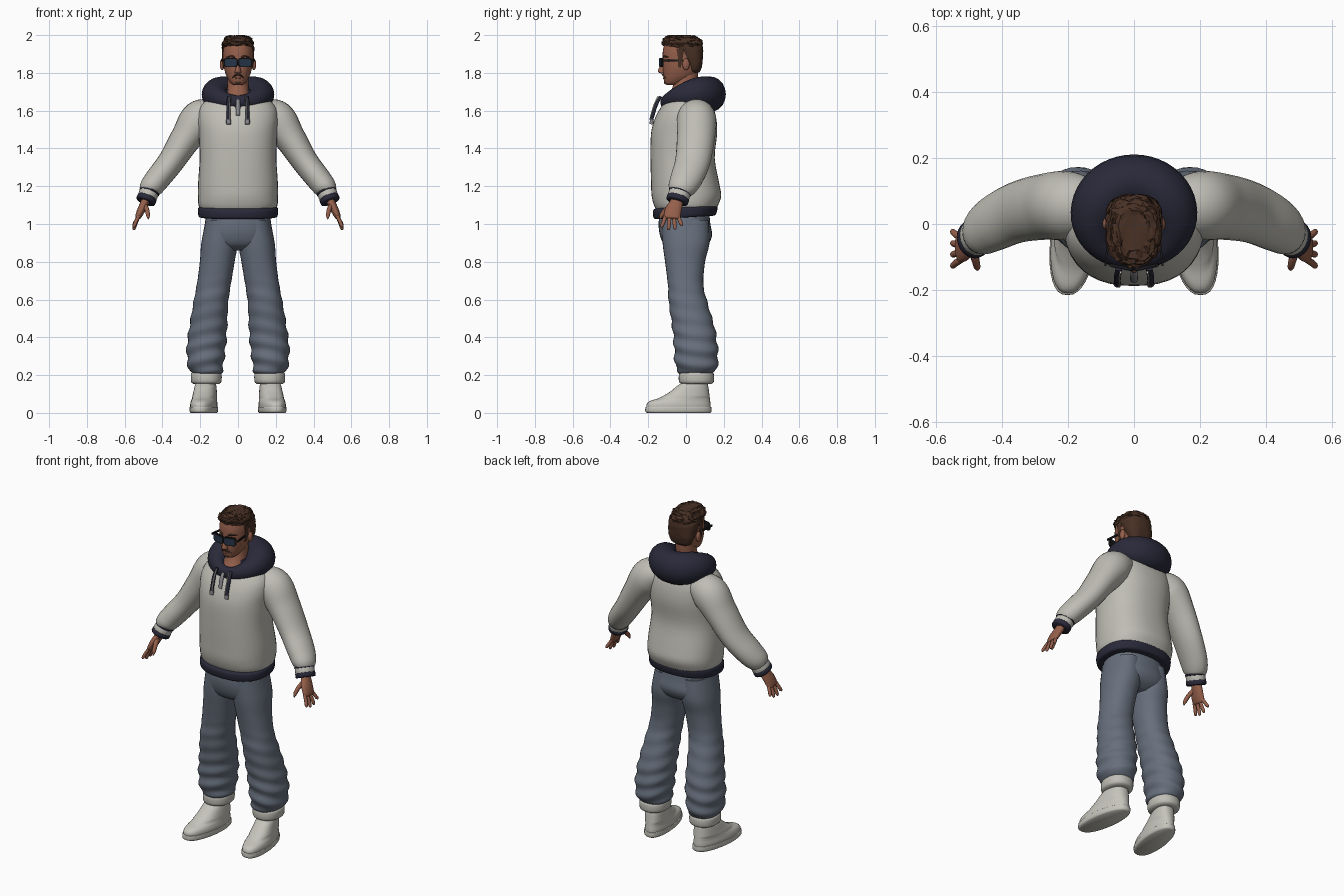
import bpy, bmesh, math, random
from mathutils import Vector, Matrix

random.seed(4)


def material(name, rgb):
    m = bpy.data.materials.new(name)
    m.diffuse_color = (*rgb, 1)
    return m


CREAM = material("cream fabric", (0.52, 0.51, 0.46))
SHOE = material("shoe white", (0.56, 0.55, 0.50))
NAVY = material("navy fabric", (0.022, 0.022, 0.042))
DENIM = material("blue grey denim", (0.135, 0.16, 0.205))
SKIN = material("skin", (0.30, 0.115, 0.07))
HAIR = material("brown hair", (0.065, 0.03, 0.018))
BLACK = material("black plastic", (0.01, 0.01, 0.012))
LENS = material("dark lens", (0.02, 0.035, 0.065))
GREY = material("grey metal", (0.25, 0.25, 0.27))


def finish(name, bm, mat, mirror=False, angle=50):
    bmesh.ops.recalc_face_normals(bm, faces=bm.faces)
    me = bpy.data.meshes.new(name)
    bm.to_mesh(me)
    bm.free()
    me.materials.append(mat)
    ob = bpy.data.objects.new(name, me)
    bpy.context.collection.objects.link(ob)
    bpy.ops.object.select_all(action='DESELECT')
    ob.select_set(True)
    bpy.context.view_layer.objects.active = ob
    bpy.ops.object.shade_smooth_by_angle(angle=math.radians(angle))
    if mirror:
        mod = ob.modifiers.new("mirror", 'MIRROR')
        mod.use_mirror_merge = False
    return ob


def spline(keys, sub):
    """Smooth curve through the keys."""
    out = []
    n = len(keys)
    for i in range(n - 1):
        a, b, c, d = keys[max(i - 1, 0)], keys[i], keys[i + 1], keys[min(i + 2, n - 1)]
        for s in range(sub):
            t = s / sub
            out.append([0.5 * (2 * q + (r - p) * t + (2 * p - 5 * q + 4 * r - w) * t * t
                               + (3 * q - p - 3 * r + w) * t ** 3)
                        for p, q, r, w in zip(a, b, c, d)])
    out.append(list(keys[-1]))
    return out


def loft(name, keys, mat, mirror=False, seg=32, sub=4, power=2.0, along=False,
         tweak=None, angle=50):
    """Skin over ellipses (x, y, z, ra, rb): level ones, or square to the path."""
    pts = spline(keys, sub)
    bm = bmesh.new()
    rings = []
    for i, (x, y, z, ra, rb) in enumerate(pts):
        u, v = Vector((1, 0, 0)), Vector((0, 1, 0))
        if along:
            t = Vector(pts[min(i + 1, len(pts) - 1)][:3]) - Vector(pts[max(i - 1, 0)][:3])
            u = t.cross(v).normalized()
            v = t.cross(u).normalized()
        ring = []
        for k in range(seg):
            th = 2 * math.pi * k / seg
            c, s = math.cos(th), math.sin(th)
            p = (Vector((x, y, z))
                 + u * max(ra, .001) * math.copysign(abs(c) ** (2 / power), c)
                 + v * max(rb, .001) * math.copysign(abs(s) ** (2 / power), s))
            ring.append(bm.verts.new(tweak(p, th) if tweak else p))
        rings.append(ring)
    for a, b in zip(rings, rings[1:]):
        for k in range(seg):
            bm.faces.new((a[k], a[(k + 1) % seg], b[(k + 1) % seg], b[k]))
    bm.faces.new(rings[0])
    bm.faces.new(rings[-1])
    return finish(name, bm, mat, mirror, angle)


def tube(name, keys, mat, mirror=False, seg=12, sub=4, angle=50):
    return loft(name, keys, mat, mirror, seg, sub, along=True, angle=angle)


def box(name, loc, size, mat, turn=0.0, bevel=0.0, mirror=True):
    bm = bmesh.new()
    bmesh.ops.create_cube(bm, size=1)
    bm.transform(Matrix.Diagonal((*size, 1)))
    if bevel:
        edges = [e for e in bm.edges if abs(e.verts[0].co.y - e.verts[1].co.y) > 1e-5]
        bmesh.ops.bevel(bm, geom=edges, offset=bevel, segments=4, profile=0.5, affect='EDGES')
    bm.transform(Matrix.Translation(loc) @ Matrix.Rotation(turn, 4, 'Z'))
    return finish(name, bm, mat, mirror, 30)


def ball(name, loc, size, mat, mirror=False):
    bm = bmesh.new()
    bmesh.ops.create_uvsphere(bm, u_segments=16, v_segments=10, radius=1)
    bm.transform(Matrix.Translation(loc) @ Matrix.Diagonal((*size, 1)))
    return finish(name, bm, mat, mirror)


# --- Trousers ---
def crumple(p, th):
    k = 0.005 * max(0.0, min(1.0, (0.75 - p.z) / 0.4))
    w = k * math.sin(p.z * 75 + 2 * math.sin(th + 1))
    return p + Vector((math.cos(th), math.sin(th), 0)) * w


loft("trouser_seat", [(0, -.008, 1.07, .165, .13), (0, -.008, 1.0, .176, .137),
                      (0, 0, .94, .184, .138), (0, 0, .89, .17, .115),
                      (0, 0, .86, .11, .07)], DENIM, power=2.3)
loft("trouser_leg", [(.09, -.005, 1.02, .08, .125), (.098, 0, .9, .096, .124),
                     (.11, -.005, .8, .092, .106), (.128, -.002, .68, .09, .094),
                     (.143, .01, .59, .092, .102), (.158, .04, .45, .1, .112),
                     (.168, .052, .35, .103, .115), (.172, .055, .27, .096, .114),
                     (.168, .055, .22, .086, .1), (.168, .055, .2, .06, .07)],
     DENIM, True, sub=8, power=2.2, tweak=crumple)
loft("trouser_cuff", [(.168, .055, .215, .07, .08), (.168, .055, .205, .081, .092),
                      (.168, .055, .165, .08, .092), (.168, .055, .152, .066, .076)],
     CREAM, True, power=2.2)
loft("ankle", [(.168, .06, .2, .042, .05), (.168, .06, .1, .04, .05)], SKIN, True, seg=20)


# --- Shoes: stacked outlines, toes turned slightly outward ---
def splay(p, th):
    narrow = 1 - 0.12 * abs(math.sin(th)) * (p.z < .08)
    return Vector((.17 + (p.x - .17) * narrow + .12 * (.05 - p.y), p.y, p.z))


def shoe_keys(levels):
    return [(.17, (a + b) / 2, z, w, (b - a) / 2) for z, a, b, w in levels]


loft("shoe_sole", shoe_keys([(0, -.205, .128, .066), (.008, -.215, .135, .072),
                             (.028, -.215, .135, .073), (.032, -.211, .132, .07)]),
     SHOE, True, power=2.5, tweak=splay)
loft("shoe_upper", shoe_keys([(.02, -.209, .13, .069), (.045, -.209, .13, .07),
                              (.063, -.19, .128, .067), (.08, -.14, .126, .064),
                              (.11, -.088, .122, .06), (.14, -.05, .118, .056),
                              (.163, -.018, .112, .05)]), SHOE, True, power=2.4, tweak=splay)

# --- Sweatshirt ---
loft("sweatshirt_body", [(0, 0, 1.07, .195, .155), (0, 0, 1.1, .209, .17),
                         (0, .002, 1.15, .212, .184), (0, -.005, 1.22, .211, .18),
                         (0, -.018, 1.35, .203, .17), (0, -.01, 1.48, .208, .175),
                         (0, -.002, 1.56, .213, .162), (0, .006, 1.62, .2, .138),
                         (0, .015, 1.67, .15, .108), (0, .02, 1.7, .09, .07)],
     CREAM, seg=40, power=2.35)
loft("sweatshirt_hem", [(0, -.006, 1.035, .195, .15), (0, -.006, 1.042, .209, .165),
                        (0, -.004, 1.08, .212, .171), (0, -.002, 1.093, .2, .158)],
     NAVY, seg=40, power=2.35, tweak=lambda p, th: p + Vector((0, 0, .06 * p.y)))
tube("sleeve", [(.12, .05, 1.59, .07, .08), (.2, .056, 1.555, .102, .104),
                (.275, .052, 1.455, .083, .1), (.355, .035, 1.33, .07, .093),
                (.425, .002, 1.24, .066, .085), (.463, -.025, 1.19, .06, .072),
                (.475, -.036, 1.165, .045, .055)], CREAM, True, seg=28, sub=6)


# Wrist bands along the end of the sleeve
def band(name, z0, z1, r, mat):
    def key(z, k):
        f = (1.2 - z) / .075
        return (.457 + .03 * f, -.022 - .024 * f, z, r * k, r * 1.13 * k)
    e = (z0 - z1) * .1
    tube(name, [key(z0, .9), key(z0 - e, 1), key(z1 + e, 1), key(z1, .9)], mat, True, 24, 2)


band("wrist_cuff", 1.185, 1.125, .051, CREAM)
band("wrist_upper_stripe", 1.174, 1.165, .0535, NAVY)
band("wrist_end_band", 1.143, 1.118, .0525, NAVY)

# --- Hands ---
tube("palm", [(.48, -.042, 1.15, .022, .028), (.495, -.052, 1.11, .022, .036),
              (.514, -.068, 1.07, .021, .044), (.53, -.075, 1.035, .015, .043),
              (.533, -.076, 1.028, .007, .03)], SKIN, True, 20)
for i, length in enumerate((.058, .072, .07, .05)):
    y = -.109 + .0225 * i
    s = (i - 1.5) * .012
    z = 1.042
    tube(f"finger_{i + 1}", [(.525, y, z, .009, .01), (.54, y + s * .5, z - length * .5, .0095, .0105),
                             (.55, y + s, z - length * .9, .0085, .009),
                             (.551, y + s, z - length * 1.03, .003, .003)], SKIN, True, 10)
tube("thumb", [(.494, -.07, 1.1, .014, .016), (.482, -.105, 1.075, .012, .014),
               (.476, -.13, 1.045, .01, .011), (.475, -.138, 1.026, .003, .003)], SKIN, True, 12)

# --- Hood: a thick collar that swells toward the back ---
bm = bmesh.new()
N, M = 48, 20
grid = []
for i in range(N):
    t = 2 * math.pi * i / N
    f = (1 - math.cos(t)) / 2
    s2 = math.sin(t) ** 2
    rad = .028 + .055 * f + .02 * s2
    ver = .036 + .058 * f + .012 * s2
    cx, cy = .115 * math.sin(t), -.108 + .236 * f
    cz = 1.645 + .042 * f + .018 * s2
    out = Vector((math.sin(t), -math.cos(t), 0))
    grid.append([bm.verts.new(Vector((cx, cy, cz)) + out * rad * math.cos(2 * math.pi * j / M)
                              + Vector((0, 0, ver * math.sin(2 * math.pi * j / M))))
                 for j in range(M)])
for i in range(N):
    a, b = grid[i], grid[(i + 1) % N]
    for j in range(M):
        bm.faces.new((a[j], b[j], b[(j + 1) % M], a[(j + 1) % M]))
finish("hood", bm, NAVY)
loft("hood_lining", [(0, .04, 1.64, .12, .12), (0, .04, 1.712, .1, .1)], NAVY, sub=1)

# Drawstrings and zip
tube("drawstring", [(.046, -.135, 1.675, .01, .008), (.05, -.158, 1.63, .011, .009),
                    (.05, -.177, 1.57, .011, .009), (.05, -.182, 1.545, .011, .009)], NAVY, True, 10)
tube("drawstring_tip", [(.05, -.181, 1.553, .013, .011), (.05, -.183, 1.528, .012, .01)],
     GREY, True, 10)
tube("drawstring_trim", [(.041, -.146, 1.675, .003, .005), (.044, -.167, 1.63, .003, .005),
                         (.044, -.185, 1.57, .003, .005), (.044, -.188, 1.55, .003, .005)],
     CREAM, True, 8)
tube("zip", [(0, -.142, 1.66, .009, .005), (0, -.158, 1.63, .012, .007),
             (0, -.172, 1.575, .011, .006)], GREY)

# --- Neck and head ---
loft("neck", [(0, -.03, 1.66, .07, .085), (0, -.012, 1.71, .058, .066),
              (0, 0, 1.76, .055, .062), (0, .005, 1.83, .055, .06)], SKIN)
loft("head", [(0, -.078, 1.735, .018, .02), (0, -.066, 1.744, .036, .046),
              (0, -.048, 1.765, .052, .07), (0, -.033, 1.79, .064, .088),
              (0, -.025, 1.825, .074, .098), (0, -.022, 1.87, .079, .102),
              (0, -.02, 1.92, .08, .102), (0, -.02, 1.96, .07, .088),
              (0, -.02, 1.982, .04, .05)], SKIN, power=2.2)
loft("nose", [(0, -.12, 1.796, .01, .01), (0, -.126, 1.803, .018, .02),
              (0, -.127, 1.815, .014, .021), (0, -.122, 1.84, .01, .015),
              (0, -.118, 1.868, .008, .008)], SKIN, seg=14)
ball("ear", (.084, .0, 1.845), (.012, .019, .031), SKIN, True)


# --- Hair: cropped cap with a ruffled top ---
def ruffle(p, th):
    k = .006 if p.z > 1.945 else .0015
    return p + Vector([random.uniform(-k, k) for _ in range(3)])


loft("hair", [(0, (a + b) / 2, z, w, (b - a) / 2) for z, a, b, w in (
    (1.803, .03, .07, .045), (1.815, .015, .078, .064), (1.85, .0, .087, .078),
    (1.89, -.035, .09, .084), (1.925, -.06, .09, .086), (1.942, -.108, .088, .085),
    (1.955, -.124, .086, .083), (1.975, -.122, .078, .076), (1.99, -.108, .06, .062),
    (1.997, -.08, .035, .04))], HAIR, power=2.5, tweak=ruffle, angle=35)
tube("sideburn", [(.08, -.03, 1.93, .006, .022), (.0795, -.03, 1.88, .005, .013),
                  (.075, -.035, 1.83, .004, .008)], HAIR, True, 10)
tube("eyebrow", [(.016, -.121, 1.882, .004, .004), (.035, -.117, 1.888, .005, .005),
                 (.06, -.093, 1.883, .003, .004)], HAIR, True, 8)
tube("moustache", [(-.03, -.108, 1.774, .003, .004), (-.015, -.12, 1.787, .005, .006),
                   (0, -.124, 1.79, .004, .005), (.015, -.12, 1.787, .005, .006),
                   (.03, -.108, 1.774, .003, .004)], HAIR, False, 8)
ball("lower_lip", (0, -.117, 1.772), (.017, .005, .005), SKIN)
ball("chin_beard", (0, -.109, 1.75), (.017, .008, .009), HAIR)

# --- Sunglasses ---
box("glasses_frame", (.038, -.131, 1.855), (.074, .009, .05), BLACK, .2, .014)
box("glasses_lens", (.0373, -.1355, 1.854), (.062, .004, .038), LENS, .2, .012)
box("glasses_bridge", (0, -.136, 1.864), (.022, .008, .009), BLACK, mirror=False)
box("glasses_arm", (.0805, -.065, 1.866), (.006, .125, .011), BLACK, .1)
